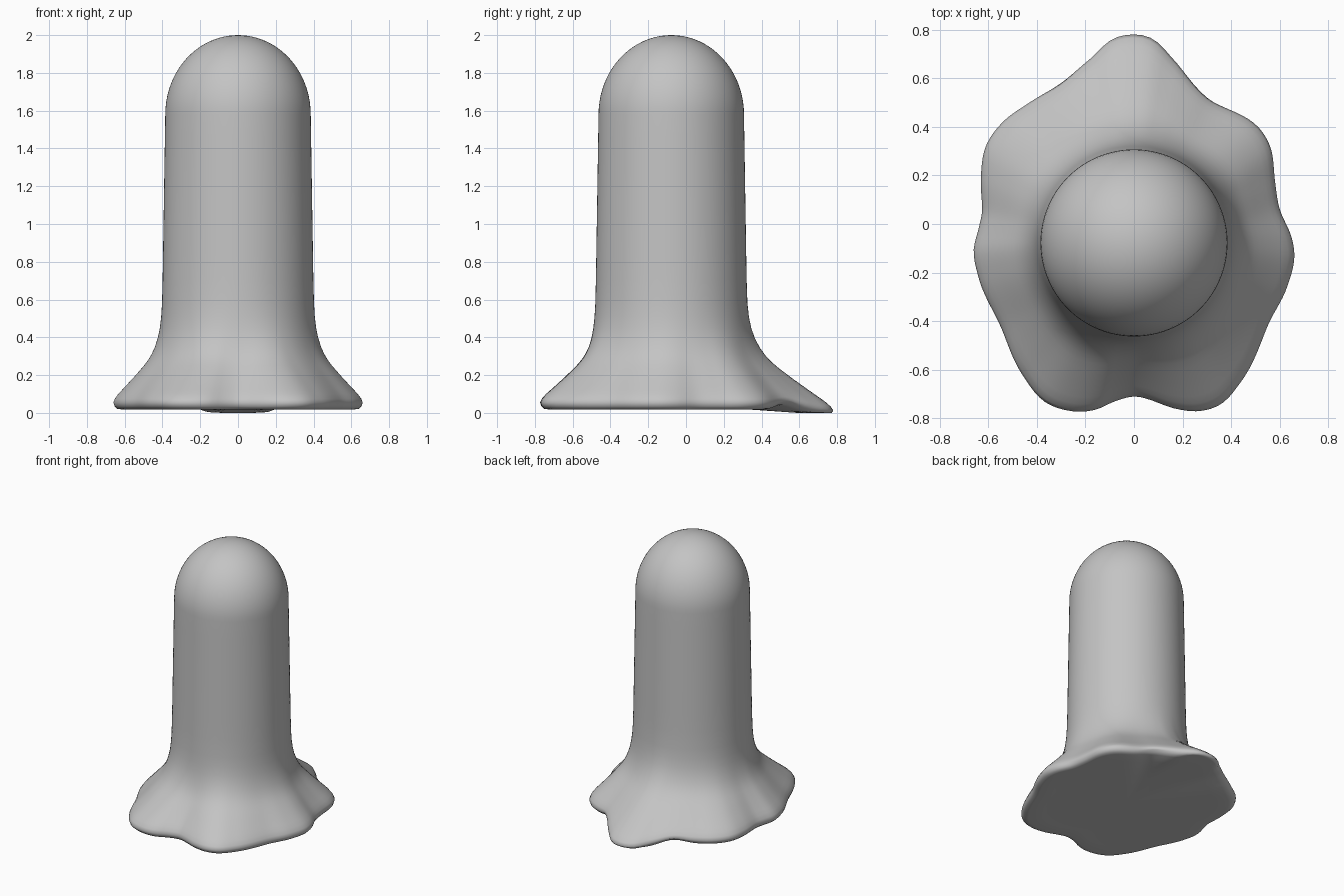
import bpy, bmesh, math

if "Cube" in bpy.data.objects:
    bpy.data.objects.remove(bpy.data.objects["Cube"])

CY = -0.078          # axis of the column
N = 160              # sides around

# Wavy hem outline seen from above (x, y)
HEM = [(0.60, 0.06), (0.65, -0.06), (0.66, -0.14), (0.63, -0.26), (0.55, -0.42),
       (0.44, -0.65), (0.36, -0.74), (0.27, -0.77), (0.17, -0.76), (0.07, -0.725),
       (0, -0.71), (-0.08, -0.73), (-0.16, -0.765), (-0.26, -0.77), (-0.37, -0.73),
       (-0.46, -0.62), (-0.55, -0.42), (-0.64, -0.22), (-0.66, -0.11), (-0.64, -0.02),
       (-0.625, 0.06), (-0.63, 0.2), (-0.61, 0.32), (-0.54, 0.42), (-0.43, 0.50),
       (-0.30, 0.58), (-0.18, 0.68), (-0.09, 0.76), (0, 0.78), (0.08, 0.76),
       (0.16, 0.68), (0.25, 0.57), (0.33, 0.50), (0.50, 0.41), (0.56, 0.32), (0.58, 0.18)]


def periodic(points):
    """Smooth radius-by-angle function through the outline points."""
    tau = 2 * math.pi
    pts = sorted((math.atan2(y - CY, x) % tau, math.hypot(x, y - CY)) for x, y in points)
    ext = ([(a - tau, r) for a, r in pts[-3:]] + pts + [(a + tau, r) for a, r in pts[:3]])

    def radius(a):
        i = next(k for k in range(1, len(ext) - 2) if ext[k][0] <= a < ext[k + 1][0])
        (a0, r0), (a1, r1), (a2, r2), (a3, r3) = ext[i - 1:i + 3]
        h = a2 - a1
        u = (a - a1) / h
        m1, m2 = h * (r2 - r0) / (a2 - a0), h * (r3 - r1) / (a3 - a1)
        return ((2 * u**3 - 3 * u**2 + 1) * r1 + (u**3 - 2 * u**2 + u) * m1
                + (3 * u**2 - 2 * u**3) * r2 + (u**3 - u**2) * m2)
    return radius


hem_radius = periodic(HEM)
angles = [2 * math.pi * i / N for i in range(N)]


def bump(a, degrees, width):
    d = (math.degrees(a) - degrees + 180) % 360 - 180
    return math.exp(-(d / width) ** 2)


bm = bmesh.new()
rings = []


def add_ring(radius, height):
    rings.append([bm.verts.new((radius(a) * math.cos(a), CY + radius(a) * math.sin(a), height(a)))
                  for a in angles])


def drop(a):         # the back lobe hangs lower
    return 0.043 * bump(a, 90, 16)


def lift(a):         # the hem rises beside the back lobe
    return 0.03 * (bump(a, 66, 9) + bump(a, 114, 9))


# Underside and rolled hem: (fraction of hem radius, height)
for s, z in [(0.5, 0.02), (0.8, 0.02), (0.93, 0.018), (0.97, 0.022), (0.99, 0.035)]:
    k = max(0, (s - 0.5) / 0.5)
    add_ring(lambda a: s * hem_radius(a),
             lambda a: z + lift(a) * k - min(drop(a) * k, z))

# Flare: (share of hem wave, height)
for t, z in [(1, 0.055), (0.97, 0.075), (0.9, 0.1), (0.81, 0.125), (0.72, 0.15),
             (0.56, 0.195), (0.46, 0.225), (0.37, 0.252), (0.29, 0.28), (0.22, 0.31),
             (0.15, 0.35), (0.09, 0.4), (0.05, 0.45), (0.022, 0.51), (0.005, 0.58)]:
    add_ring(lambda a: 0.401 + t * (hem_radius(a) - 0.401),
             lambda a: z - drop(a) * t + lift(a) * 0.5 * t)

# Column, slightly tapered, then rounded top
for i in range(1, 9):
    z = 0.58 + i * 0.125
    add_ring(lambda a: 0.401 - 0.016 * i / 8, lambda a: z)
for i in range(1, 20):
    p = math.pi / 2 * i / 20
    add_ring(lambda a: 0.385 * math.cos(p), lambda a: 1.58 + 0.42 * math.sin(p))

for low, high in zip(rings, rings[1:]):
    for i in range(N):
        j = (i + 1) % N
        bm.faces.new((low[i], low[j], high[j], high[i]))
base, tip = bm.verts.new((0, CY, 0.02)), bm.verts.new((0, CY, 2.0))
for i in range(N):
    j = (i + 1) % N
    bm.faces.new((base, rings[0][j], rings[0][i]))
    bm.faces.new((tip, rings[-1][i], rings[-1][j]))
for f in bm.faces:
    f.smooth = True

mesh = bpy.data.meshes.new("draped_body")
bm.to_mesh(mesh)
bm.free()
body = bpy.data.objects.new("draped_body", mesh)
bpy.context.collection.objects.link(body)

grey = bpy.data.materials.new("plain grey")
grey.diffuse_color = (0.55, 0.55, 0.55, 1)
grey.use_nodes = True
grey.node_tree.nodes["Principled BSDF"].inputs["Base Color"].default_value = grey.diffuse_color
mesh.materials.append(grey)
